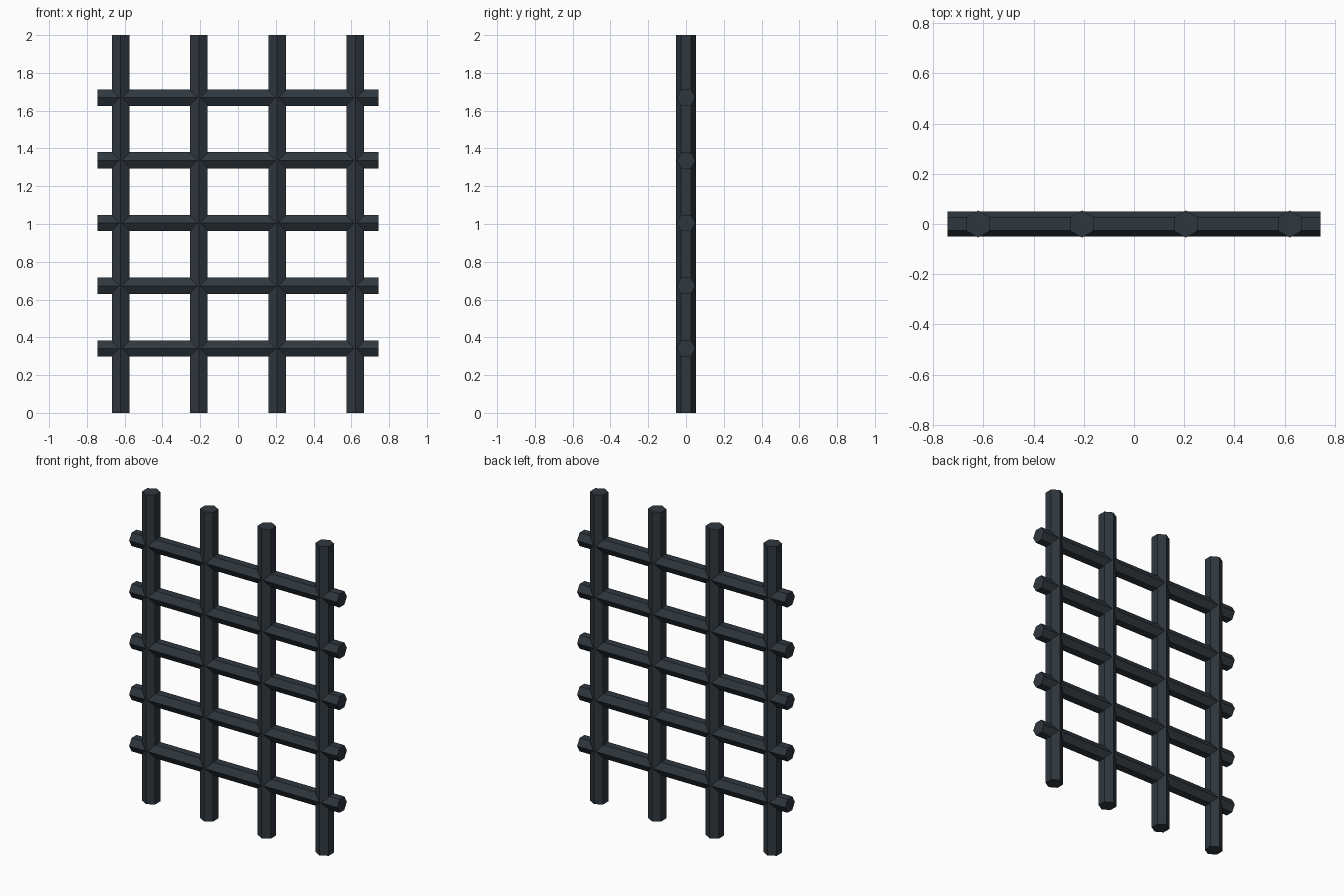
import bpy
from math import pi

cube = bpy.data.objects.get("Cube")
if cube:
    bpy.data.objects.remove(cube, do_unlink=True)

# Dark blue-grey iron
iron = bpy.data.materials.new("dark_iron")
iron.use_nodes = True
colour = (0.028, 0.038, 0.048, 1)
iron.diffuse_color = colour
iron.node_tree.nodes["Principled BSDF"].inputs["Base Color"].default_value = colour


def hex_bar(name, radius, length, location, rotation=(0, 0, 0)):
    """Six-sided bar with its sharp edges facing front and back."""
    bpy.ops.mesh.primitive_cylinder_add(vertices=6, radius=radius, depth=length,
                                        location=location, rotation=rotation)
    bar = bpy.context.object
    bar.name = name
    bar.data.materials.append(iron)


# Upright bars
for i in range(4):
    hex_bar(f"upright_bar_{i + 1}", 0.054, 2, ((i - 1.5) * 0.414, 0, 1))

# Crossbars
for i in range(5):
    hex_bar(f"crossbar_{i + 1}", 0.05, 1.488, (0, 0, 1.005 + (i - 2) * 0.332),
            (0, pi / 2, 0))
